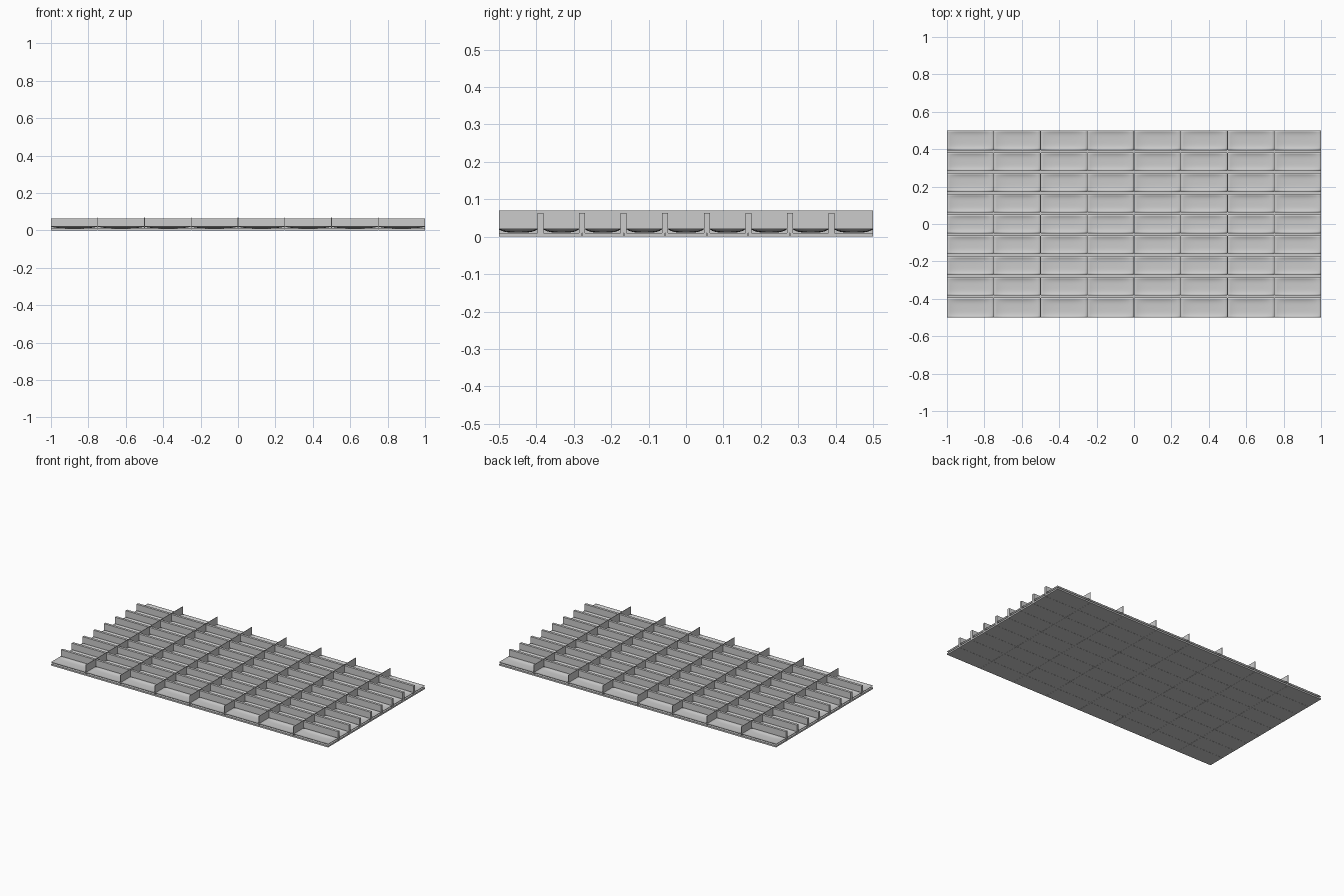
import bpy, bmesh
from mathutils import Matrix

cube = bpy.data.objects.get("Cube")
if cube:
    bpy.data.objects.remove(cube, do_unlink=True)

COLS, ROWS = 8, 9
DX, DY = 2 / COLS, 1 / ROWS
RIB_T, BAR_W = 0.003, 0.016
RIB_TOP, BAR_TOP = 0.07, 0.064
RIM, DEPTH, SHEET = 0.022, 0.009, 0.01

grey = bpy.data.materials.new("light grey")
grey.use_nodes = True
colour = (0.6, 0.6, 0.6, 1)
grey.diffuse_color = colour
grey.node_tree.nodes["Principled BSDF"].inputs["Base Color"].default_value = colour


def finish(name, bm):
    mesh = bpy.data.meshes.new(name)
    bm.to_mesh(mesh)
    bm.free()
    mesh.materials.append(grey)
    obj = bpy.data.objects.new(name, mesh)
    bpy.context.collection.objects.link(obj)
    return obj


def add_box(bm, x0, x1, y0, y1, z0, z1):
    size = Matrix.Diagonal((x1 - x0, y1 - y0, z1 - z0, 1))
    centre = Matrix.Translation(((x0 + x1) / 2, (y0 + y1) / 2, (z0 + z1) / 2))
    bmesh.ops.create_cube(bm, size=1, matrix=centre @ size)


cells = [(-1 + (i + 0.5) * DX, -0.5 + (j + 0.5) * DY)
         for i in range(COLS) for j in range(ROWS)]

# Flat bottom tiles with fine joints
bm = bmesh.new()
for cx, cy in cells:
    hx, hy = DX / 2 - 0.0005, DY / 2 - 0.0005
    add_box(bm, cx - hx, cx + hx, cy - hy, cy + hy, 0, SHEET)
finish("bottom_tiles", bm)

# Thin cross ribs over the full depth
bm = bmesh.new()
for i in range(1, COLS):
    x = -1 + i * DX
    add_box(bm, x - RIB_T / 2, x + RIB_T / 2, -0.5, 0.5, 0.001, RIB_TOP)
finish("cross_ribs", bm)

# Lengthwise bars, slightly lower than the ribs
bm = bmesh.new()
for j in range(1, ROWS):
    y = -0.5 + j * DY
    add_box(bm, -1, 1, y - BAR_W / 2, y + BAR_W / 2, SHEET, BAR_TOP)
finish("long_bars", bm)

# Shallow dished trays between the bars
bm = bmesh.new()
for cx, cy in cells:
    y0 = max(cy - DY / 2 + BAR_W / 2, -0.5) if cy - DY / 2 > -0.49 else -0.5
    y1 = cy + DY / 2 - BAR_W / 2 if cy + DY / 2 < 0.49 else 0.5
    hx, hy, my = DX / 2, (y1 - y0) / 2, (y0 + y1) / 2
    grid = bmesh.ops.create_grid(bm, x_segments=16, y_segments=12, size=1)
    for v in grid["verts"]:
        u, w = v.co.x, v.co.y
        v.co = (cx + u * hx, my + w * hy,
                RIM - DEPTH * (1 - u ** 4) * (1 - w ** 4))
trays = finish("dished_trays", bm)
shell = trays.modifiers.new("thickness", "SOLIDIFY")
shell.thickness = 0.002
shell.offset = -1
for poly in trays.data.polygons:
    poly.use_smooth = True
